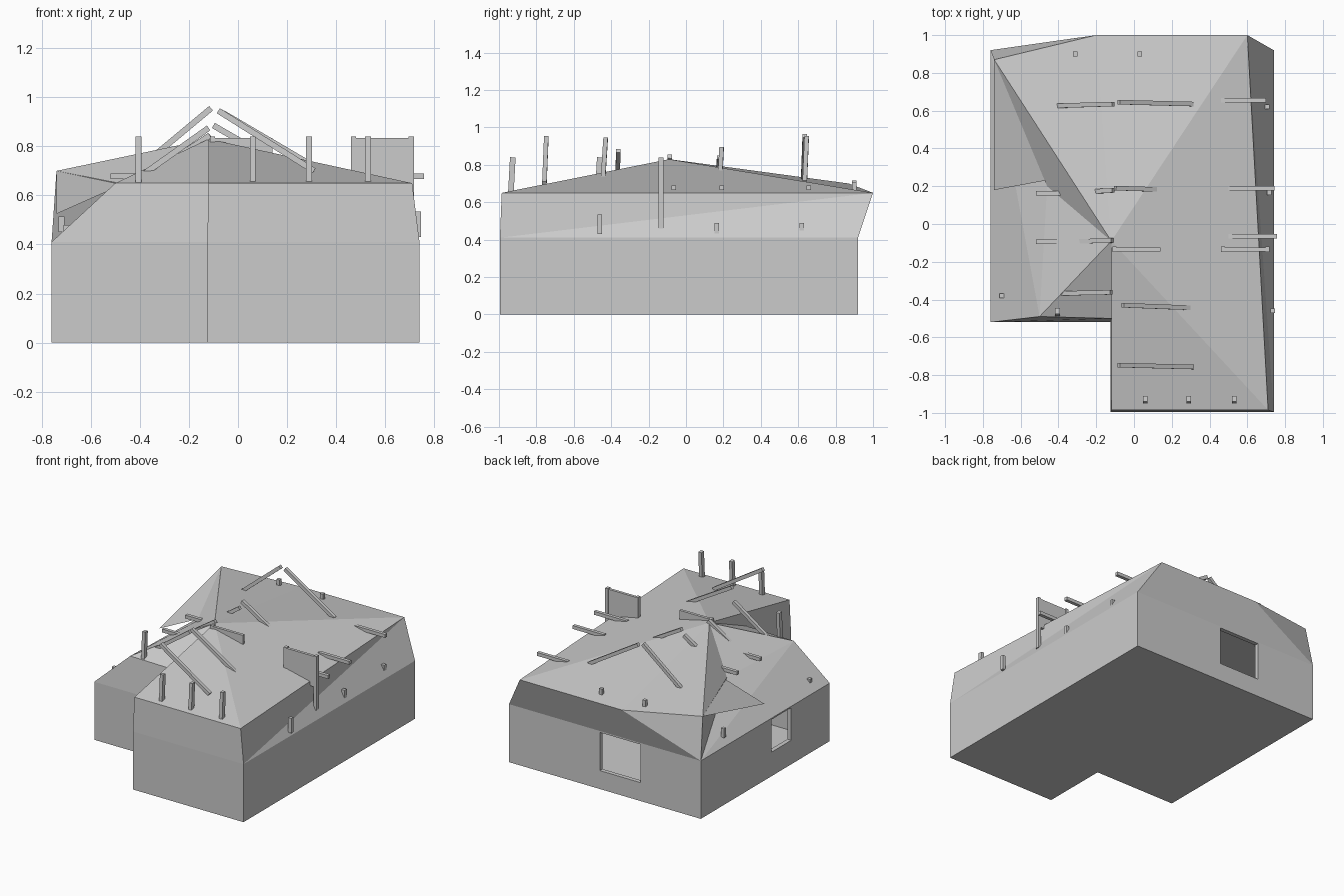
import bpy, bmesh
from mathutils import Vector

if "Cube" in bpy.data.objects:
    bpy.data.objects.remove(bpy.data.objects["Cube"])


def mesh_object(name, verts, faces):
    me = bpy.data.meshes.new(name)
    me.from_pydata(verts, [], faces)
    bm = bmesh.new()
    bm.from_mesh(me)
    bmesh.ops.recalc_face_normals(bm, faces=bm.faces)
    bm.to_mesh(me)
    bm.free()
    ob = bpy.data.objects.new(name, me)
    bpy.context.collection.objects.link(ob)
    return ob


def box(name, lo, hi):
    v = [(x, y, z) for x in (lo[0], hi[0]) for y in (lo[1], hi[1]) for z in (lo[2], hi[2])]
    return mesh_object(name, v, [(0, 1, 3, 2), (4, 5, 7, 6), (0, 1, 5, 4),
                                 (2, 3, 7, 6), (0, 2, 6, 4), (1, 3, 7, 5)])


def beam(name, p, q, w=0.024, h=0.024):
    # square timber between two points
    p, q = Vector(p), Vector(q)
    d = (q - p).normalized()
    side = d.cross(Vector((0, 1, 0))).normalized() * h / 2
    wide = side.cross(d).normalized() * w / 2
    v = [c + a * side + b * wide for c in (p, q) for a in (-1, 1) for b in (-1, 1)]
    return mesh_object(name, v, [(0, 1, 3, 2), (4, 5, 7, 6), (0, 1, 5, 4),
                                 (2, 3, 7, 6), (0, 2, 6, 4), (1, 3, 7, 5)])


def cut(ob, cutter):
    m = ob.modifiers.new("cut", 'BOOLEAN')
    m.operation, m.solver, m.object = 'DIFFERENCE', 'EXACT', cutter
    cutter.hide_render = True
    cutter.hide_set(True)


# house body: L-shaped walls, leaning upper walls, roof around one peak
plan = [(-.125, -.995), (.74, -.995), (.74, .92), (-.76, .92), (-.76, -.52), (-.125, -.52)]
upper = [(-.12, -.985, .65), (.71, -.985, .65), (.6, 1, .65), (-.2, 1, .65), (-.74, .87, .70),
         (-.46, .2, .645), (-.5, -.49, .65), (-.12, -.5, .65), (-.12, -.09, .83)]
verts = [(x, y, z) for z in (0, .41) for x, y in plan] + upper
a, b, c, d, e, f, g, h, i, j, k, m, n, o, p = range(6, 21)
faces = [tuple(range(6))] + [(s, (s + 1) % 6, (s + 1) % 6 + 6, s + 6) for s in range(6)]
faces += [(a, b, h, g), (b, c, i), (b, i, h), (c, d, j), (c, j, i), (d, k, j), (d, m, k),
          (d, e, n), (d, n, m), (e, f, o, n), (f, a, g, o), (o, g, p), (g, h, p),
          (h, i, p), (i, j, p), (j, k, p), (k, m, p), (m, n, p), (n, o, p)]
house = mesh_object("house_body", verts, faces)

# hollow room and window openings
t = .03
inner = [(-.125 + t, -.995 + t), (.74 - t, -.995 + t), (.74 - t, .92 - t),
         (-.76 + t, .92 - t), (-.76 + t, -.52 + t), (-.125 + t, -.52 + t)]
room = mesh_object("room_cutter", [(x, y, z) for z in (.01, .405) for x, y in inner],
                   [tuple(range(6)), tuple(range(6, 12))] +
                   [(s, (s + 1) % 6, (s + 1) % 6 + 6, s + 6) for s in range(6)])
cut(house, room)
cut(house, box("back_window_cutter", (-.29, .85, .13), (.03, 1.05, .40)))
cut(house, box("left_window_cutter", (-.85, -.09, .17), (-.70, .13, .40)))

# overhanging roof flap on the left
mesh_object("roof_flap", [(-.74, .87, .70), (-.74, .18, .525), (-.47, .23, .645)], [(0, 1, 2)])

# posts standing through the front roof edges
for x, y in ((-.405, -.475), (.06, -.94), (.29, -.94), (.53, -.94)):
    beam("front_post", (x, y, .58), (x, y + .014, .84), .03)

# rafters poking through the roof
for q in (((-.44, .625, .68), (-.11, .635, .955)),
          ((-.08, .645, .945), (.31, .635, .705)),
          ((-.22, .172, .765), (-.11, .178, .84)),
          ((-.10, .19, .885), (.22, .18, .70)),
          ((-.40, -.095, .655), (-.115, -.087, .845)),
          ((-.38, -.367, .69), (-.12, -.362, .875)),
          ((-.06, -.43, .935), (.34, -.445, .70)),
          ((-.08, -.747, .945), (.31, -.757, .70))):
    beam("rafter", *q)

# level tie beams at the eaves
for x0, x1, y in ((.46, .70, .655), (.50, .745, .19), (.50, .758, -.065),
                  (-.52, -.38, .163), (-.52, -.38, -.095)):
    beam("tie_beam", (x0, y, .678), (x1, y, .678))

# upright wall panels with their posts
for x0, x1, z0 in ((-.115, .14, .70), (.46, .715, .62)):
    box("wall_panel", (x0, -.145, z0), (x1, -.125, .835))
    box("panel_post", (x0, -.148, z0), (x0 + .022, -.12, .84))
box("corner_post", (.695, -.148, .46), (.717, -.12, .84))
beam("corner_brace", (.735, -.46, .43), (.735, -.46, .535), .024, .024)

# small timber ends showing through the surface
for x, y, z in ((.705, .62, .475), (.715, .165, .475), (-.72, .61, .50), (-.70, -.38, .465),
                (.03, .90, .69), (-.31, .90, .70)):
    box("timber_end", (x - .012, y - .012, z - .05), (x + .012, y + .012, z + .015))
